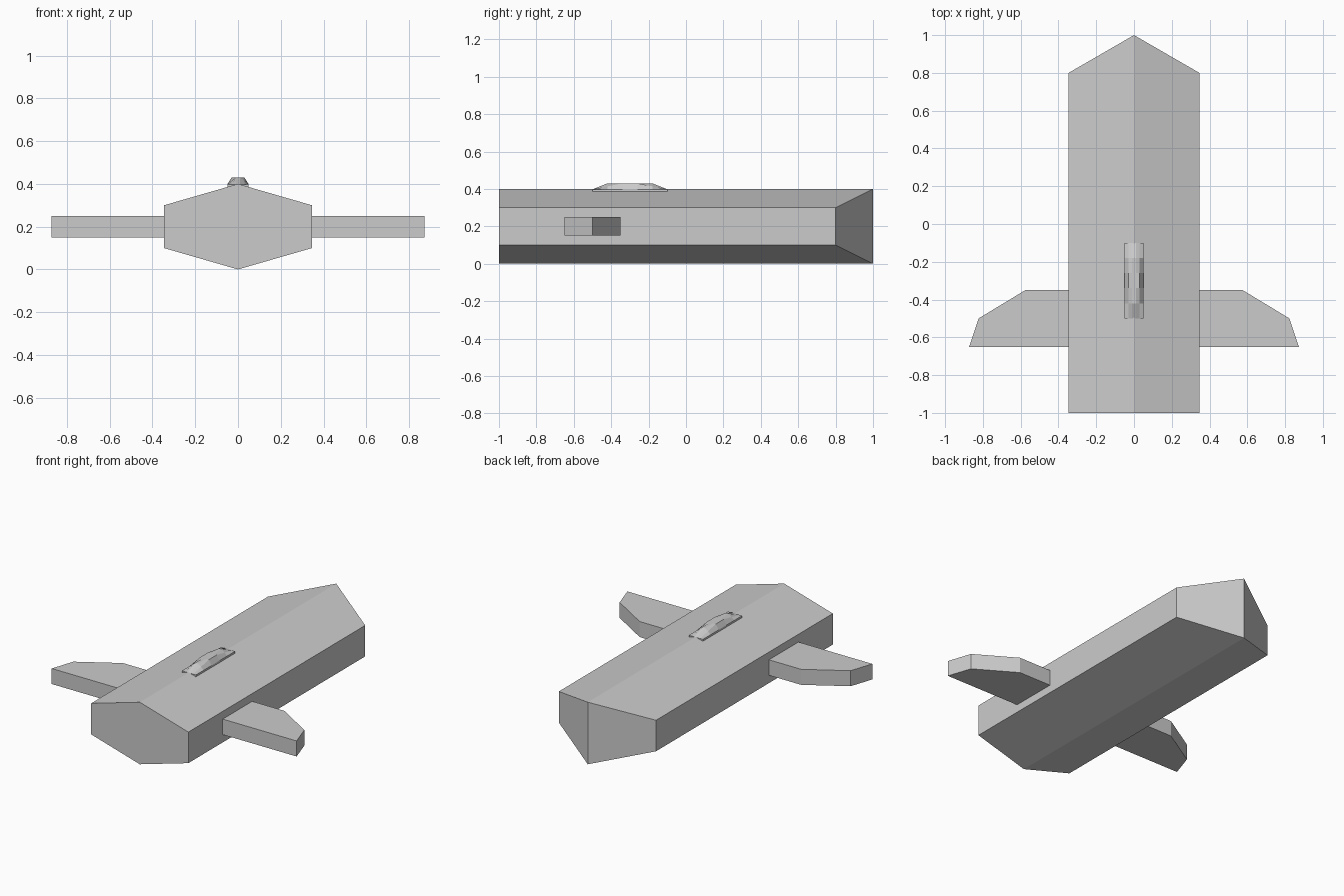
import bpy, bmesh, math

if "Cube" in bpy.data.objects:
    bpy.data.objects.remove(bpy.data.objects["Cube"])


def finish(name, bm):
    bmesh.ops.recalc_face_normals(bm, faces=bm.faces)
    mesh = bpy.data.meshes.new(name)
    bm.to_mesh(mesh)
    bm.free()
    obj = bpy.data.objects.new(name, mesh)
    bpy.context.collection.objects.link(obj)
    return obj


def extrude_face(bm, points, vec):
    face = bm.faces.new([bm.verts.new(p) for p in points])
    res = bmesh.ops.extrude_face_region(bm, geom=[face])
    verts = [v for v in res["geom"] if isinstance(v, bmesh.types.BMVert)]
    bmesh.ops.translate(bm, verts=verts, vec=vec)
    return verts


# Hull: flattened hexagonal prism whose far end is a vertical wedge
bm = bmesh.new()
hexagon = [(0.4 * math.sin(math.radians(60 * i)), -1,
            0.2 + 0.2 * math.cos(math.radians(60 * i))) for i in range(6)]
end = extrude_face(bm, hexagon, (0, 1.8, 0))
for v in end:
    if abs(v.co.x) < 0.01:
        v.co.y = 1.0
    # the two wedge faces meet along the centre line
mid = [v for v in end if abs(v.co.x) < 0.01]
bmesh.ops.connect_verts(bm, verts=mid)
finish("hull", bm)

# Wings: flat plates, mirrored across the hull
wing_outline = [(0.34, -0.35), (0.575, -0.35), (0.823, -0.5),
                (0.873, -0.65), (0.34, -0.65)]
bm = bmesh.new()
extrude_face(bm, [(x, y, 0.15) for x, y in wing_outline], (0, 0, 0.1))
wings = finish("wings", bm)
mirror = wings.modifiers.new("mirror", 'MIRROR')
mirror.use_axis[0] = True

# Canopy: small grid raised in the middle, with a rim reaching into the hull
bm = bmesh.new()
bmesh.ops.create_grid(bm, x_segments=5, y_segments=5, size=1)
for v in bm.verts:
    col = min(round((1 - abs(v.co.x)) / 0.4), 2)
    row = min(round((1 - abs(v.co.y)) / 0.4), 2)
    v.co.z = 0.398 + (0.016 * min(col, row) if col + row < 3 else 0.032)
    v.co.x *= 0.05
    v.co.y = -0.3 + 0.2 * v.co.y
rim = [e for e in bm.edges if e.is_boundary]
res = bmesh.ops.extrude_edge_only(bm, edges=rim)
for v in res["geom"]:
    if isinstance(v, bmesh.types.BMVert):
        v.co.z = 0.384
finish("canopy", bm)
